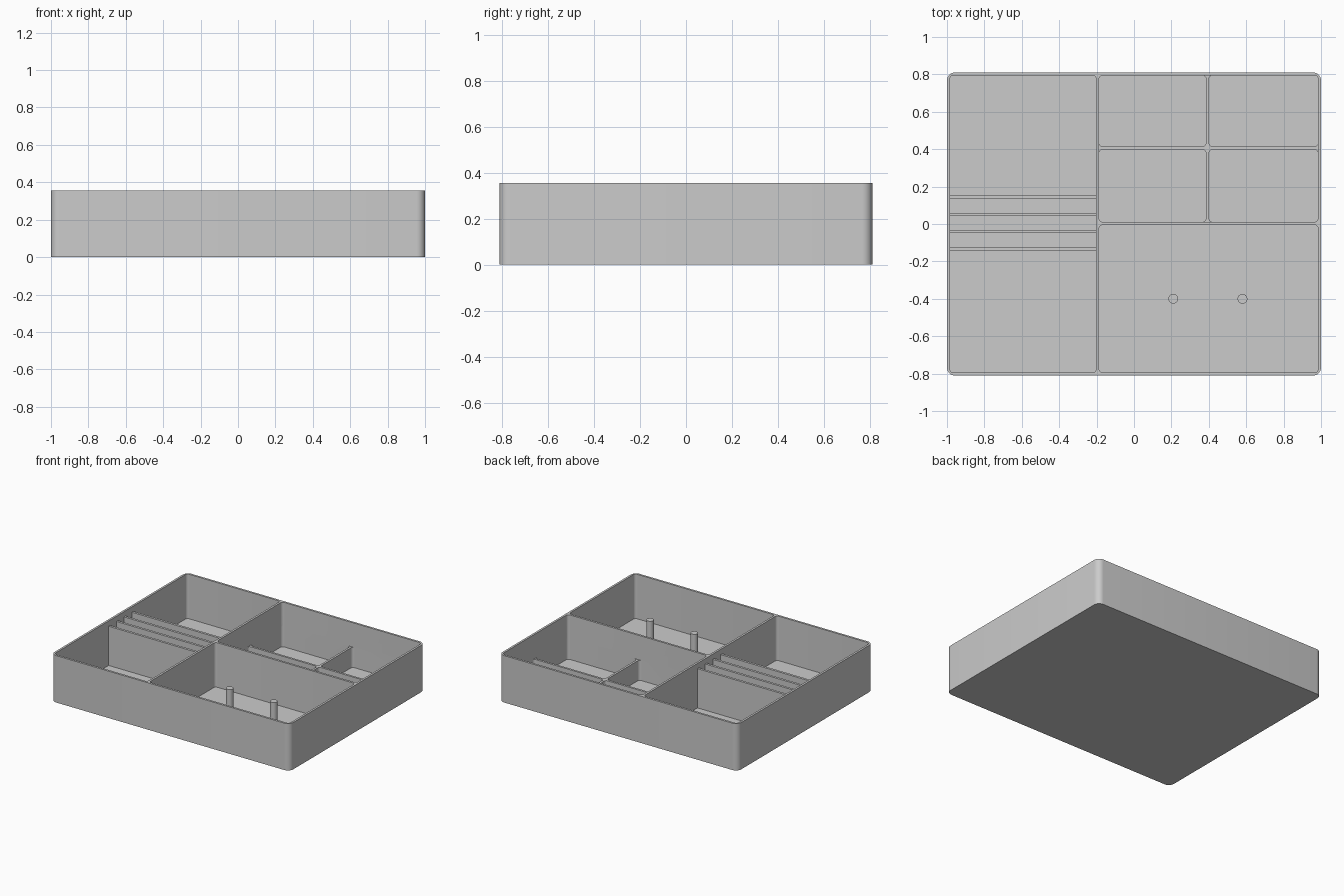
import bpy, bmesh
from math import radians

if "Cube" in bpy.data.objects:
    bpy.data.objects.remove(bpy.data.objects["Cube"])

HEIGHT, FLOOR = 0.355, 0.018
LOW, RIB = 0.17, 0.315          # tops of the low cross dividers and slot ribs
INNER_X, INNER_Y = 0.984, 0.795
MID_L, MID_R = -0.203, -0.187   # faces of the long divider

grey = bpy.data.materials.new("light grey plastic")
grey.use_nodes = True
colour = (0.6, 0.6, 0.6, 1)
grey.diffuse_color = colour
grey.node_tree.nodes["Principled BSDF"].inputs["Base Color"].default_value = colour


def finish(name, bm):
    mesh = bpy.data.meshes.new(name)
    bm.to_mesh(mesh)
    bm.free()
    mesh.materials.append(grey)
    ob = bpy.data.objects.new(name, mesh)
    bpy.context.collection.objects.link(ob)
    return ob


def block(name, x0, x1, y0, y1, z0, z1, radius=0):
    """Box with optional rounded vertical edges."""
    bm = bmesh.new()
    bmesh.ops.create_cube(bm, size=1)
    for v in bm.verts:
        v.co = (x1 if v.co.x > 0 else x0,
                y1 if v.co.y > 0 else y0,
                z1 if v.co.z > 0 else z0)
    if radius:
        upright = [e for e in bm.edges
                   if abs(e.verts[0].co.z - e.verts[1].co.z) > 0.001]
        bmesh.ops.bevel(bm, geom=upright, offset=radius, segments=8,
                        profile=0.5, affect='EDGES')
    return finish(name, bm)


def cut(target, *bounds, radius=0.02):
    """Carve a pocket out of the target."""
    cutter = block("pocket_cutter", *bounds, radius)
    cutter.hide_render = True
    mod = target.modifiers.new("pocket", 'BOOLEAN')
    mod.operation, mod.solver, mod.object = 'DIFFERENCE', 'EXACT', cutter
    bpy.context.view_layer.objects.active = target
    bpy.ops.object.modifier_apply(modifier=mod.name)
    bpy.data.objects.remove(cutter)


def smooth(ob):
    bpy.ops.object.select_all(action='DESELECT')
    ob.select_set(True)
    bpy.context.view_layer.objects.active = ob
    bpy.ops.object.shade_smooth_by_angle(angle=radians(30))


# Tray shell with its three large bays
tray = block("tray", -1, 1, -0.811, 0.811, 0, HEIGHT, 0.045)
TOP = HEIGHT + 0.1
cut(tray, -INNER_X, MID_L, -INNER_Y, INNER_Y, FLOOR, TOP)
cut(tray, MID_R, INNER_X, -INNER_Y, -0.005, FLOOR, TOP)
cut(tray, MID_R, INNER_X, 0.011, INNER_Y, LOW, TOP)

# Four small compartments below the low cross dividers
for x0, x1 in ((MID_R, 0.385), (0.401, INNER_X)):
    for y0, y1 in ((0.011, 0.398), (0.414, INNER_Y)):
        cut(tray, x0, x1, y0, y1, FLOOR, LOW + 0.02)
smooth(tray)

# Slot ribs across the right-hand column
for i, y in enumerate((-0.134, -0.040, 0.051, 0.144)):
    block(f"slot_rib_{i + 1}", -INNER_X - 0.004, MID_L + 0.004,
          y - 0.009, y + 0.009, FLOOR - 0.004, RIB)

# Two posts in the front bay
for i, x in enumerate((0.21, 0.58)):
    bm = bmesh.new()
    bmesh.ops.create_cone(bm, cap_ends=True, segments=32,
                          radius1=0.026, radius2=0.026, depth=0.25)
    bmesh.ops.translate(bm, vec=(x, -0.4, 0.14), verts=bm.verts)
    smooth(finish(f"post_{i + 1}", bm))
